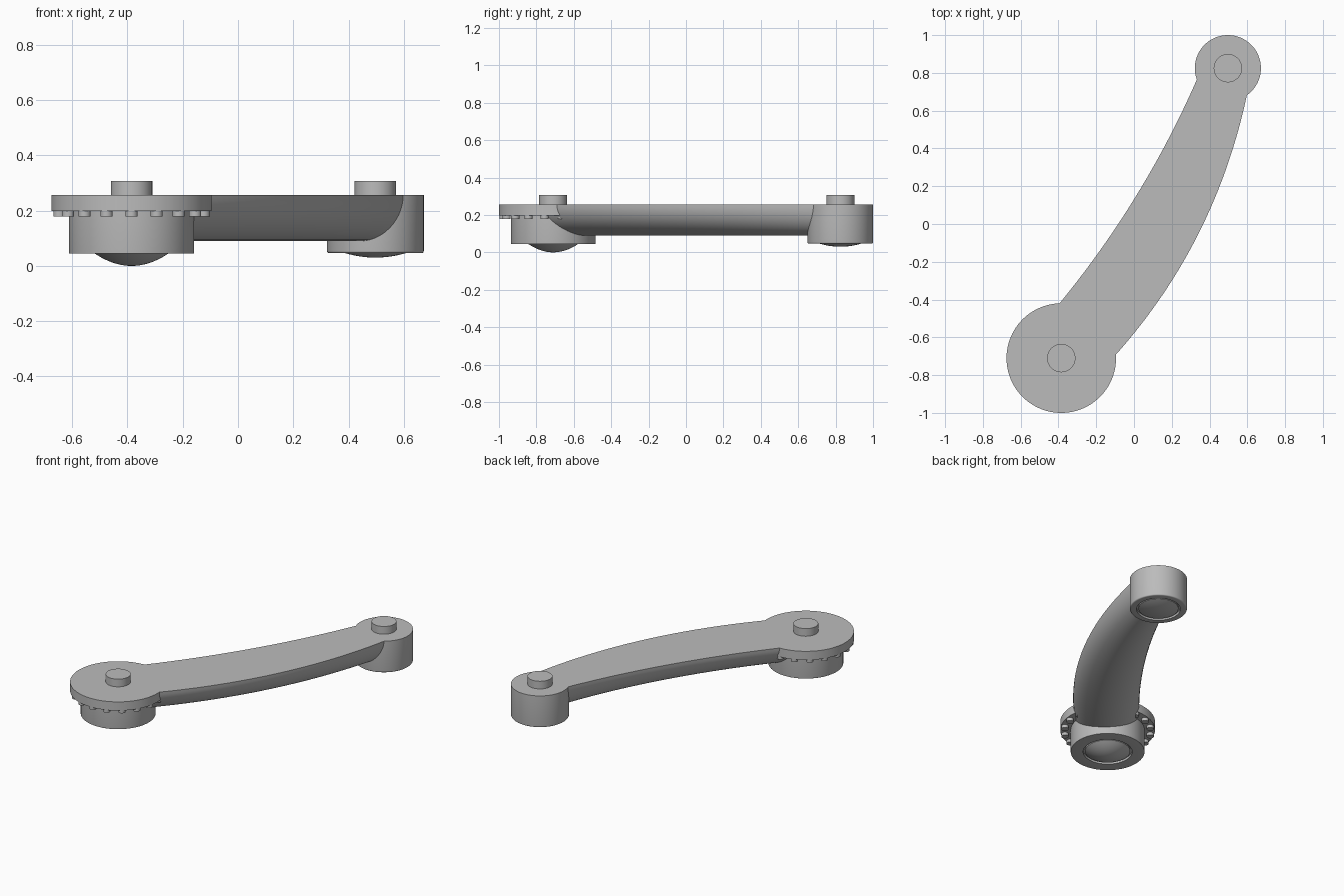
import bpy, bmesh, math
from mathutils import Vector

cube = bpy.data.objects.get("Cube")
if cube:
    bpy.data.objects.remove(cube, do_unlink=True)

grey = bpy.data.materials.new("plain_grey")
grey.use_nodes = True
COLOUR = (0.5, 0.5, 0.5, 1)
grey.diffuse_color = COLOUR
grey.node_tree.nodes["Principled BSDF"].inputs["Base Color"].default_value = COLOUR

BIG = Vector((-0.385, -0.71))
SMALL = Vector((0.497, 0.825))
TOP = 0.256


def finish(name, bm):
    bmesh.ops.remove_doubles(bm, verts=bm.verts, dist=1e-5)
    bmesh.ops.recalc_face_normals(bm, faces=bm.faces)
    mesh = bpy.data.meshes.new(name)
    bm.to_mesh(mesh)
    bm.free()
    mesh.materials.append(grey)
    obj = bpy.data.objects.new(name, mesh)
    bpy.context.collection.objects.link(obj)
    bpy.ops.object.select_all(action='DESELECT')
    obj.select_set(True)
    bpy.context.view_layer.objects.active = obj
    bpy.ops.object.shade_smooth_by_angle(angle=math.radians(30))
    return obj


def lathe(name, centre, profile, steps=96):
    """Turn a (radius, height) profile about a vertical axis."""
    bm = bmesh.new()
    verts = [bm.verts.new((centre.x + r, centre.y, z)) for r, z in profile]
    edges = [bm.edges.new(pair) for pair in zip(verts, verts[1:])]
    bmesh.ops.spin(bm, geom=verts + edges, cent=(*centre, 0), axis=(0, 0, 1),
                   angle=math.tau, steps=steps, use_merge=True)
    return finish(name, bm)


def dome(radius, low, high, rings=10):
    """Shallow bulge hanging from height high down to low."""
    return [(radius * k / rings, low + (high - low) * (k / rings) ** 2)
            for k in range(rings + 1)]


def hub(name, centre, radius, bottom, bulge_radius, bulge_low, bevel):
    # Drum, rounded lower rim and a groove around the domed cap
    groove = bulge_radius + 0.012
    rim = [(radius - bevel * (1 - math.sin(a)), bottom + bevel * (1 - math.cos(a)))
           for a in (math.pi / 2 * k / 4 for k in range(5))]
    lathe(name + "_drum", centre,
          [(0, bottom + 0.015), (groove, bottom + 0.015), (groove, bottom)]
          + rim + [(radius, TOP), (0, TOP)])
    lathe(name + "_cap", centre,
          dome(bulge_radius, bulge_low, bottom + 0.004)
          + [(bulge_radius, bottom + 0.03), (0, bottom + 0.03)])
    # Pin on top
    lathe(name + "_pin", centre,
          [(0, TOP - 0.02), (0.075, TOP - 0.02), (0.075, 0.307), (0, 0.307)], 64)


hub("large_hub", BIG, 0.226, 0.044, 0.138, 0.0, 0.002)
hub("small_hub", SMALL, 0.175, 0.046, 0.122, 0.03, 0.008)

# Wide flange on the large hub
lathe("flange", BIG, [(0, 0.198), (0.29, 0.198), (0.29, TOP), (0, TOP)])

# Ring of studs under the flange
STUDS = 18
for i in range(STUDS):
    a = math.tau * i / STUDS - math.pi / 2
    spot = BIG + 0.265 * Vector((math.cos(a), math.sin(a)))
    lathe(f"stud_{i + 1}", spot, [(0, 0.178), (0.022, 0.178), (0.022, 0.21), (0, 0.21)], 24)


def through(points, t):
    """Parabola through three points at t = 0, 0.5 and 1."""
    a, b, c = (Vector(p) for p in points)
    return a * (2 * t - 1) * (t - 1) + b * 4 * t * (1 - t) + c * t * (2 * t - 1)


# Curved arm: flat top, half-ellipse underside, swept between its two edges
LEFT_EDGE = [(-0.39, -0.415), (0.015, 0.155), (0.335, 0.77)]
RIGHT_EDGE = [(-0.09, -0.685), (0.342, -0.05), (0.597, 0.68)]
DEPTH = 0.166
SECTIONS, ARC = 56, 28

bm = bmesh.new()
loops = []
for i in range(SECTIONS + 1):
    t = -0.14 + 1.21 * i / SECTIONS
    left, right = through(LEFT_EDGE, t), through(RIGHT_EDGE, t)
    mid, half = (left + right) / 2, (right - left) / 2
    loop = []
    for k in range(ARC + 1):
        a = math.pi * k / ARC
        p = mid + half * math.cos(a)
        loop.append(bm.verts.new((p.x, p.y, TOP - DEPTH * math.sin(a))))
    loops.append(loop)
for one, two in zip(loops, loops[1:]):
    for k in range(ARC + 1):
        n = (k + 1) % (ARC + 1)
        bm.faces.new((one[k], one[n], two[n], two[k]))
bm.faces.new(loops[0])
bm.faces.new(loops[-1])
finish("arm", bm)
